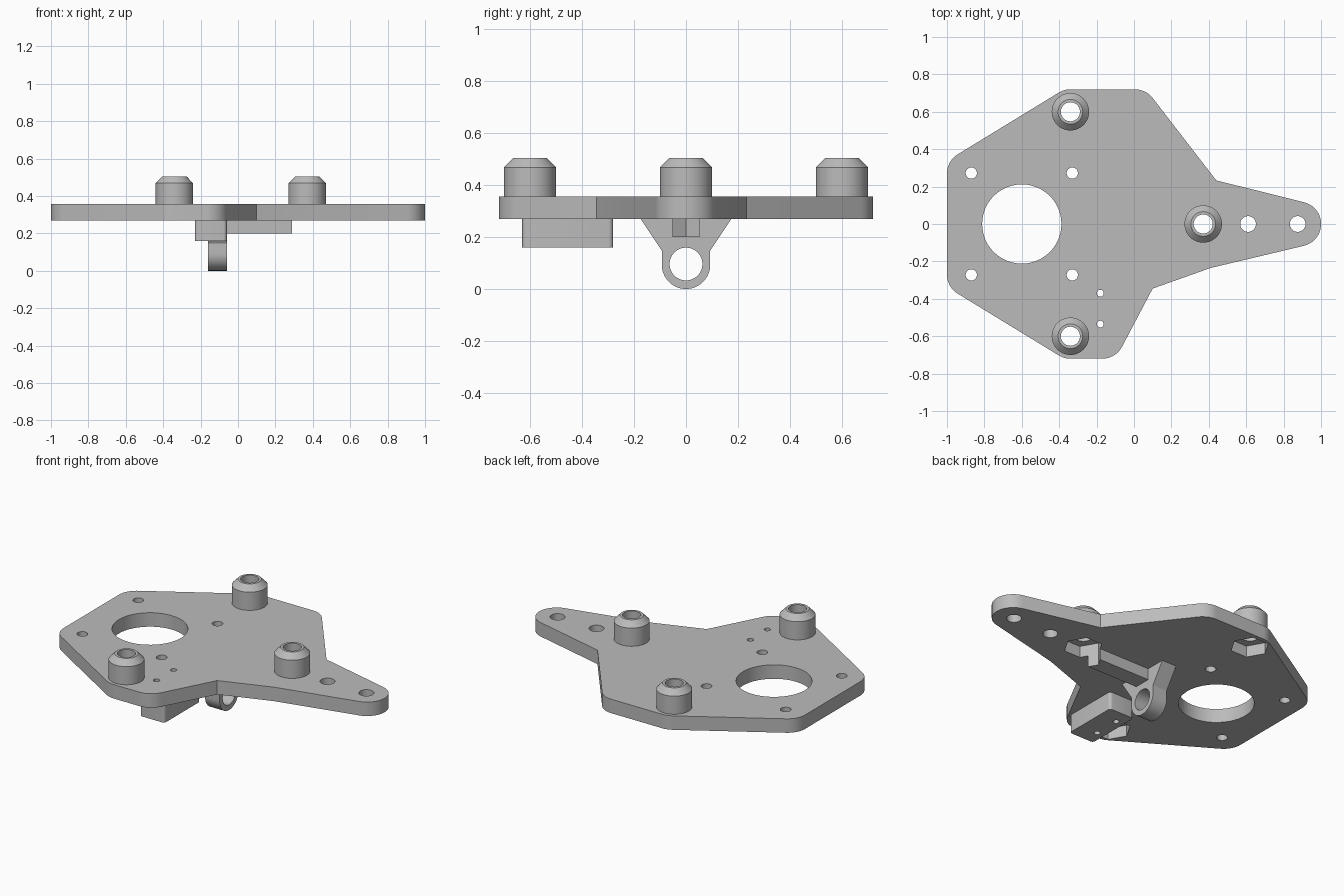
import bpy, bmesh
from math import sin, cos, radians, pi
from mathutils import Vector

if "Cube" in bpy.data.objects:
    bpy.data.objects.remove(bpy.data.objects["Cube"], do_unlink=True)

grey = bpy.data.materials.new("light_grey")
grey.use_nodes = True
COLOUR = (0.5, 0.5, 0.5, 1)
grey.diffuse_color = COLOUR
grey.node_tree.nodes["Principled BSDF"].inputs["Base Color"].default_value = COLOUR

BOTTOM, TOP = 0.27, 0.356
BOSSES = [(-0.34, 0.6), (-0.34, -0.6), (0.37, 0)]


def arc(cx, cy, r, start, end, steps=12):
    angles = [radians(start + (end - start) * i / steps) for i in range(steps + 1)]
    return [(cx + r * cos(a), cy + r * sin(a)) for a in angles]


def circle(cx, cy, r, sides=48):
    return arc(cx, cy, r, 0, 360, sides)[:-1]


def add_loft(bm, rings):
    """Skin a stack of equal rings and cap both ends."""
    loops = [[bm.verts.new(p) for p in ring] for ring in rings]
    n = len(loops[0])
    for a, b in zip(loops, loops[1:]):
        for i in range(n):
            j = (i + 1) % n
            bm.faces.new((a[i], a[j], b[j], b[i]))
    bm.faces.new(loops[0][::-1])
    bm.faces.new(loops[-1])


def upright(profile, z0, z1):
    return [[(x, y, z) for x, y in profile] for z in (z0, z1)]


def sideways(profile, x0, x1):
    return [[(x, y, z) for y, z in profile] for x in (x0, x1)]


def make(name, lofts):
    bm = bmesh.new()
    for rings in lofts:
        add_loft(bm, rings)
    bmesh.ops.recalc_face_normals(bm, faces=bm.faces)
    mesh = bpy.data.meshes.new(name)
    bm.to_mesh(mesh)
    bm.free()
    mesh.materials.append(grey)
    obj = bpy.data.objects.new(name, mesh)
    bpy.context.collection.objects.link(obj)
    return obj


def finish(obj, *cutters):
    bpy.ops.object.select_all(action="DESELECT")
    obj.select_set(True)
    bpy.context.view_layer.objects.active = obj
    for cutter in cutters:
        mod = obj.modifiers.new("cut", "BOOLEAN")
        mod.operation, mod.solver, mod.object = "DIFFERENCE", "EXACT", cutter
        bpy.ops.object.modifier_apply(modifier=mod.name)
    bpy.ops.object.shade_smooth_by_angle(angle=radians(30))


# Cutters: vertical bores, hexagonal nut pockets, and the lug eye
holes = [(x, y, 0.051) for x, y in BOSSES]
holes += [(x, y, 0.03) for x in (-0.87, -0.33) for y in (-0.272, 0.272)]
holes += [(-0.6, 0, 0.212), (0.61, 0, 0.042), (0.875, 0, 0.042)]
holes += [(-0.18, -0.37, 0.018), (-0.18, -0.535, 0.018)]
bores = make("bore_cutter", [upright(circle(*h), -0.1, 0.7) for h in holes])
pockets = make("nut_pocket_cutter",
               [upright(circle(x, y, 0.11, 6), 0.1, 0.34) for x, y in BOSSES])
eye = make("eye_cutter", [sideways(circle(0, 0.096, 0.063), -0.3, 0.1)])

# Base plate with rounded corners
R = 0.12
outline = (arc(0.88, 0, R, -76, 76, 20) + [(0.44, 0.233)]
           + arc(0.005, 0.6, R, 38, 90) + arc(-0.34, 0.6, R, 90, 121)
           + arc(-0.88, 0.27, R, 121, 180) + arc(-0.88, -0.27, R, 180, 239)
           + arc(-0.34, -0.6, R, 239, 270) + arc(-0.17, -0.6, R, 270, 332)
           + [(0.1, -0.345), (0.41, -0.235)])
finish(make("base_plate", [upright(outline, BOTTOM, TOP)]), bores, pockets)

# Chamfered bosses on top
for i, (x, y) in enumerate(BOSSES):
    steps = [(0.1, TOP - 0.008), (0.1, 0.468), (0.066, 0.503)]
    rings = [[(px, py, z) for px, py in circle(x, y, r)] for r, z in steps]
    finish(make(f"boss_{i + 1}", [rings]), bores)

# Underside block with softened vertical edges
c = 0.018
block = (arc(-0.06 - c, -0.28 - c, c, 0, 90, 5) + arc(-0.23 + c, -0.28 - c, c, 90, 180, 5)
         + arc(-0.23 + c, -0.63 + c, c, 180, 270, 5) + arc(-0.06 - c, -0.63 + c, c, 270, 360, 5))
finish(make("underside_block", [upright(block, 0.16, BOTTOM + 0.005)]), bores)

# Hanging lug with a round eye
lug = arc(0, 0.093, 0.093, 180, 360, 32) + [(0.093, 0.147), (0.175, BOTTOM), (-0.175, BOTTOM), (-0.093, 0.147)]
finish(make("hanging_lug", [sideways(lug, -0.16, -0.06)]), eye)

# Rib between the lug and the front nut pocket
rib = [(-0.07, -0.052), (0.31, -0.052), (0.31, 0.052), (-0.07, 0.052)]
finish(make("stiffening_rib", [upright(rib, 0.2, BOTTOM + 0.005)]), pockets)

# Remove the used cutters
for cutter in (bores, pockets, eye):
    bpy.data.objects.remove(cutter, do_unlink=True)
